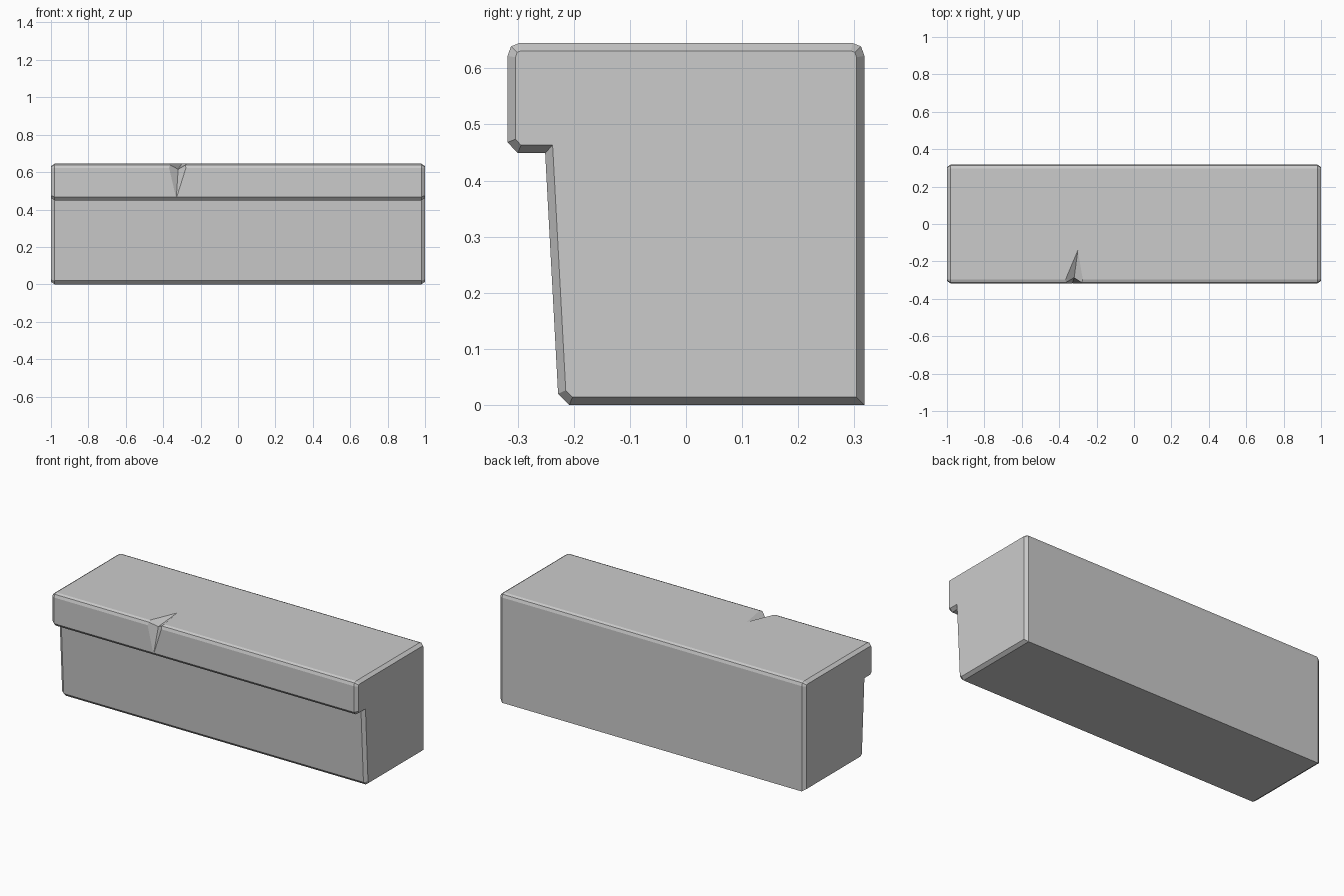
import bpy, bmesh
from mathutils import Vector

if "Cube" in bpy.data.objects:
    bpy.data.objects.remove(bpy.data.objects["Cube"])

HALF, BEVEL, END = 1.0, 0.014, 0.02


def make_object(name, bm):
    bmesh.ops.recalc_face_normals(bm, faces=bm.faces)
    mesh = bpy.data.meshes.new(name)
    bm.to_mesh(mesh)
    bm.free()
    obj = bpy.data.objects.new(name, mesh)
    bpy.context.collection.objects.link(obj)
    return obj


def inset(points, d):
    # mitred inward offset of a counter-clockwise outline
    out = []
    for i, p in enumerate(points):
        a = (p - points[i - 1]).normalized()
        b = (points[(i + 1) % len(points)] - p).normalized()
        na, nb = Vector((-a.y, a.x)), Vector((-b.y, b.x))
        out.append(p + (na + nb) * d / (1 + na.dot(nb)))
    return out


# Step block: side outline (y, z) with overhanging nosing and chamfered ends
outline = [Vector(p) for p in (
    (-0.208, 0), (0.318, 0), (0.318, 0.622), (0.312, 0.639), (0.297, 0.645),
    (-0.297, 0.645), (-0.312, 0.639), (-0.318, 0.622), (-0.318, 0.468),
    (-0.300, 0.449), (-0.251, 0.449), (-0.228, 0.020))]
inner = inset(outline, BEVEL)
bm = bmesh.new()
rings = [[bm.verts.new((x, p.x, p.y)) for p in pts] for x, pts in (
    (-HALF, inner), (-HALF + END, outline), (HALF - END, outline), (HALF, inner))]
for r, s in zip(rings, rings[1:]):
    for i in range(len(r)):
        bm.faces.new((r[i - 1], r[i], s[i], s[i - 1]))
bm.faces.new(rings[0])
bm.faces.new(rings[-1])
step = make_object("stone_step", bm)

# Chip in the nosing: faceted wedge spreading out from its deepest point
deep = Vector((-0.32, -0.287, 0.615))
rim = [(-0.37, -0.316, 0.642), (-0.30, -0.14, 0.645),
       (-0.275, -0.316, 0.642), (-0.33, -0.318, 0.458)]
bm = bmesh.new()
tip = bm.verts.new(deep)
left, back, right, low = [bm.verts.new(deep + (Vector(p) - deep) * 1.7) for p in rim]
for tri in ((tip, left, back), (tip, back, right), (tip, right, low),
            (tip, low, left), (left, right, back), (left, low, right)):
    bm.faces.new(tri)
cutter = make_object("chip_cutter", bm)
cutter.hide_render = True

mod = step.modifiers.new("chip", 'BOOLEAN')
mod.operation = 'DIFFERENCE'
mod.solver = 'EXACT'
mod.object = cutter
bpy.context.view_layer.objects.active = step
bpy.ops.object.modifier_apply(modifier=mod.name)
bpy.data.objects.remove(cutter)
